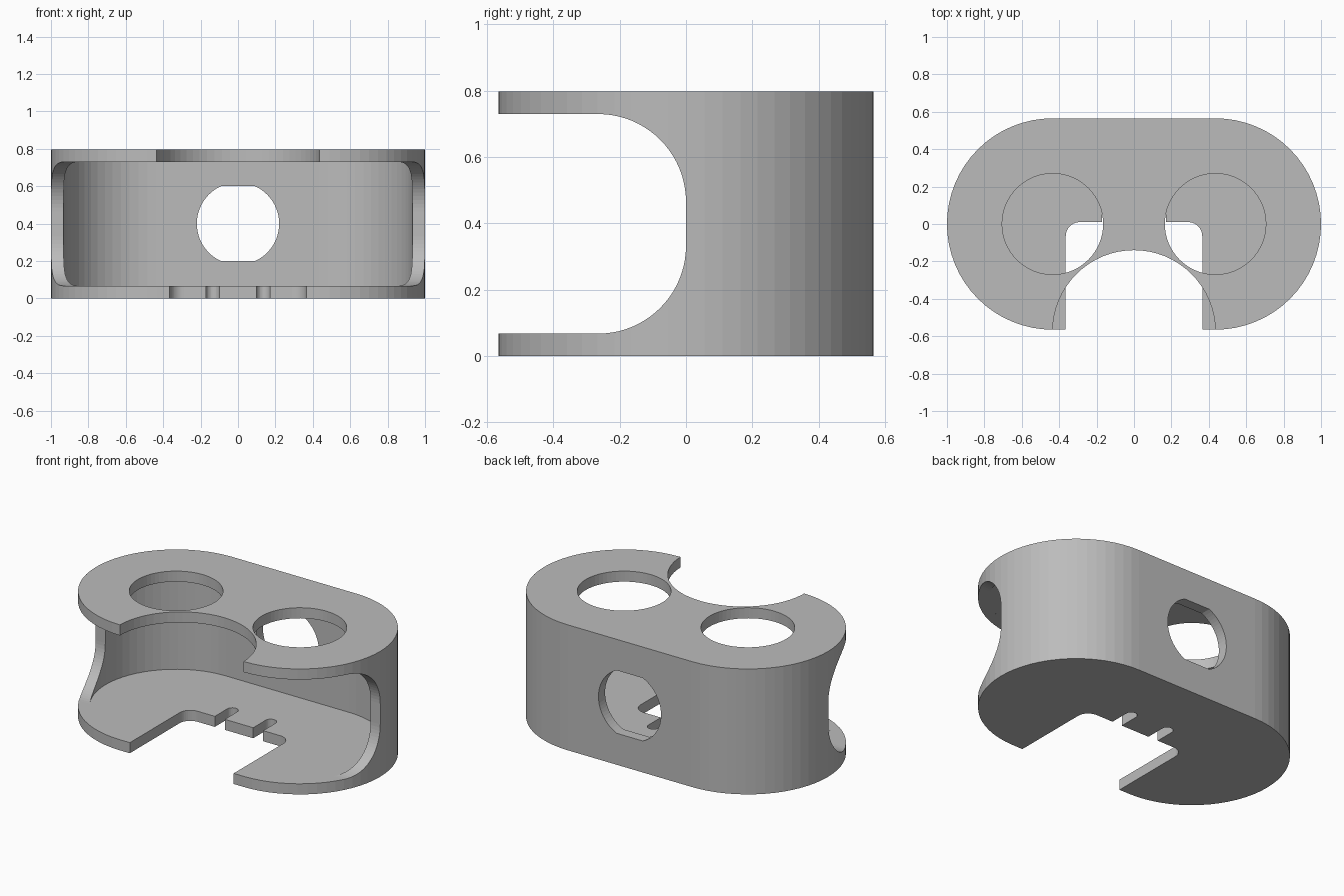
import bpy
import bmesh
from math import radians, degrees, asin, cos, sin

cube = bpy.data.objects.get("Cube")
if cube:
    bpy.data.objects.remove(cube, do_unlink=True)

HEIGHT = 0.797      # overall height
PLATE = 0.067       # plate and wall thickness
RADIUS = 0.565      # rounded end radius
CENTRE = 0.435      # x of the end centres
ROOF = HEIGHT - PLATE

grey = bpy.data.materials.new("plain grey")
grey.use_nodes = True
colour = (0.5, 0.5, 0.5, 1)
grey.diffuse_color = colour
grey.node_tree.nodes["Principled BSDF"].inputs["Base Color"].default_value = colour


def arc(cx, cy, r, start, end, steps=32):
    angles = [radians(start + (end - start) * i / steps) for i in range(steps + 1)]
    return [(cx + r * cos(a), cy + r * sin(a)) for a in angles]


def circle(cx, cy, r):
    return arc(cx, cy, r, 0, 360, 64)[:-1]


def stadium(r):
    return arc(CENTRE, 0, r, -90, 90) + arc(-CENTRE, 0, r, 90, 270)


def prism(name, outline, low, high, axis="Z"):
    """Extrude a closed outline along an axis."""
    place = {"X": lambda u, v, w: (w, u, v),
             "Y": lambda u, v, w: (u, w, v),
             "Z": lambda u, v, w: (u, v, w)}[axis]
    bm = bmesh.new()
    bottom = [bm.verts.new(place(u, v, low)) for u, v in outline]
    top = [bm.verts.new(place(u, v, high)) for u, v in outline]
    bm.faces.new(bottom[::-1])
    bm.faces.new(top)
    n = len(outline)
    for i in range(n):
        j = (i + 1) % n
        bm.faces.new((bottom[i], bottom[j], top[j], top[i]))
    bmesh.ops.recalc_face_normals(bm, faces=bm.faces[:])
    mesh = bpy.data.meshes.new(name)
    bm.to_mesh(mesh)
    bm.free()
    mesh.materials.append(grey)
    obj = bpy.data.objects.new(name, mesh)
    bpy.context.collection.objects.link(obj)
    return obj


def cut(body, cutter):
    mod = body.modifiers.new(cutter.name, "BOOLEAN")
    mod.operation = "DIFFERENCE"
    mod.solver = "EXACT"
    mod.object = cutter
    bpy.context.view_layer.objects.active = body
    bpy.ops.object.modifier_apply(modifier=mod.name)
    bpy.data.objects.remove(cutter, do_unlink=True)


# Outer body and hollow inside
body = prism("housing", stadium(RADIUS), 0, HEIGHT)
cut(body, prism("cavity", stadium(RADIUS - PLATE), PLATE, ROOF))

# Open front with rounded wall edges, seen from the side
gap, bend = 0.0004, 0.265
low, high = PLATE + gap, ROOF - gap
opening = ([(-0.8, low)] + arc(-bend, low + bend, bend, -90, 0, 20)
           + arc(-bend, high - bend, bend, 0, 90, 20) + [(-0.8, high)])
cut(body, prism("front_opening", opening, -1.2, 1.2, "X"))

# Two round holes and a round front notch in the top plate
for side in (-1, 1):
    cut(body, prism("top_hole", circle(side * CENTRE, 0, 0.27), 0.6, 1))
cut(body, prism("top_notch", circle(0, -0.575, 0.435), 0.6, 1))

# Rounded rectangular notch in the bottom plate
half, back, fillet = 0.365, 0.01, 0.075
notch = ([(-half, -0.8), (half, -0.8)]
         + arc(half - fillet, back - fillet, fillet, 0, 90, 10)
         + arc(fillet - half, back - fillet, fillet, 90, 180, 10))
cut(body, prism("bottom_notch", notch, -0.1, 0.2))

# Two narrow round-ended slots behind the notch
for side in (-1, 1):
    x, r = side * 0.135, 0.035
    slot = [(x - r, -0.1), (x + r, -0.1)] + arc(x, 0.135, r, 0, 180, 12)
    cut(body, prism("bottom_slot", slot, -0.1, 0.2))

# Round hole with flat top and bottom in the back wall
r, flat, z = 0.22, 0.2, 0.4
a = degrees(asin(flat / r))
cut(body, prism("back_hole", arc(0, z, r, -a, a, 24) + arc(0, z, r, 180 - a, 180 + a, 24),
                0.3, 0.8, "Y"))
